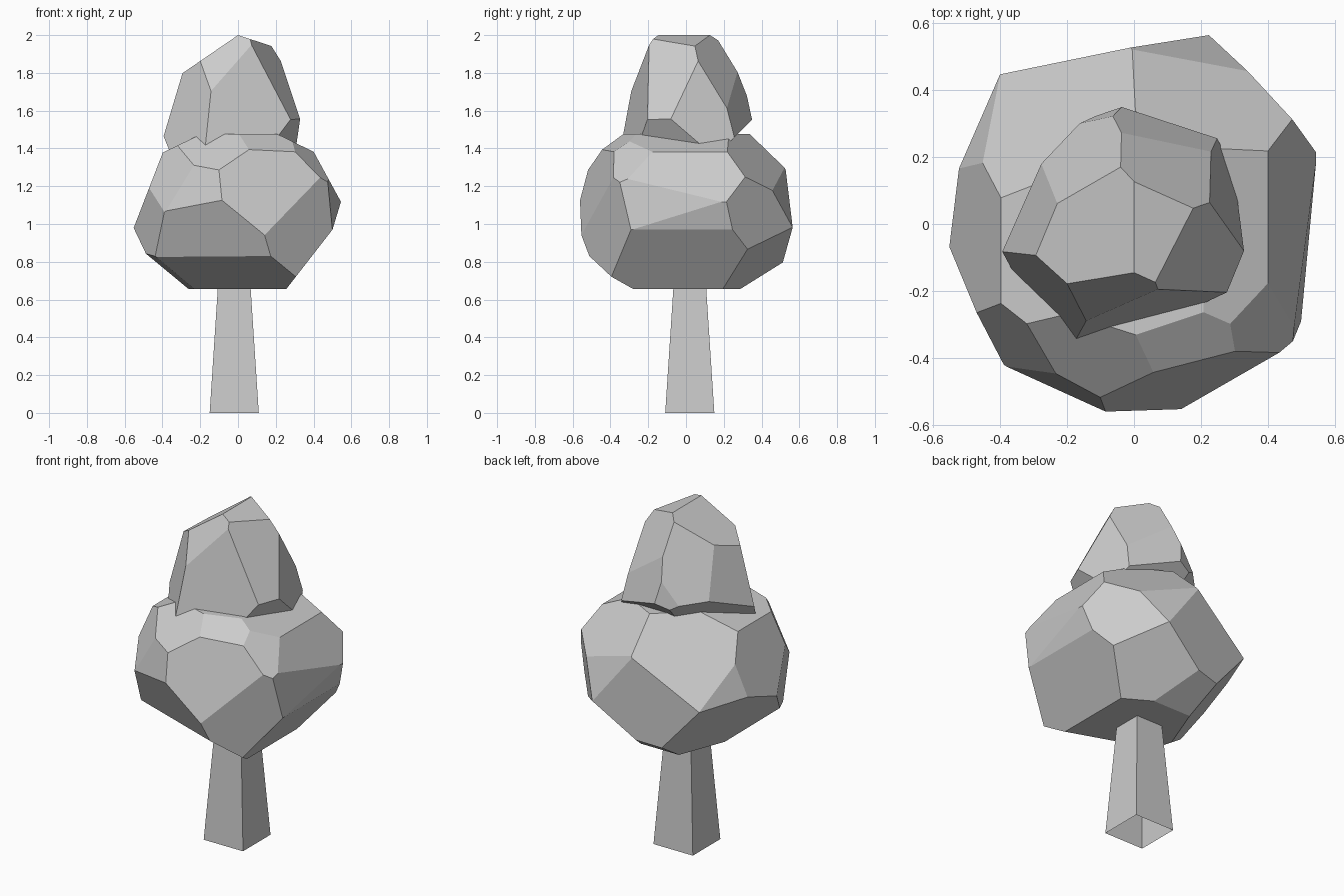
import bpy
import bmesh
from mathutils import Vector

cube = bpy.data.objects.get("Cube")
if cube:
    bpy.data.objects.remove(cube, do_unlink=True)

grey = bpy.data.materials.new("plain_grey")
grey.use_nodes = True
colour = (0.6, 0.6, 0.6, 1)
grey.diffuse_color = colour
grey.node_tree.nodes["Principled BSDF"].inputs["Base Color"].default_value = colour


def add_object(name, bm, location):
    """Turn a bmesh into a flat shaded grey object."""
    bmesh.ops.recalc_face_normals(bm, faces=bm.faces)
    mesh = bpy.data.meshes.new(name)
    bm.to_mesh(mesh)
    bm.free()
    mesh.materials.append(grey)
    obj = bpy.data.objects.new(name, mesh)
    obj.location = location
    bpy.context.collection.objects.link(obj)
    return obj


def carve(name, centre, cuts):
    """Chisel a block: each cut is the foot of a plane facing away from the centre."""
    bm = bmesh.new()
    bmesh.ops.create_cube(bm, size=2)
    for cut in cuts:
        foot = Vector(cut)
        geometry = bm.verts[:] + bm.edges[:] + bm.faces[:]
        result = bmesh.ops.bisect_plane(bm, geom=geometry, dist=1e-5, plane_co=foot,
                                        plane_no=foot.normalized(), clear_outer=True)
        rim = [e for e in result["geom_cut"]
               if isinstance(e, bmesh.types.BMEdge) and e.is_boundary]
        if rim:
            bmesh.ops.holes_fill(bm, edges=rim, sides=0)
    bmesh.ops.remove_doubles(bm, verts=bm.verts, dist=1e-4)
    return add_object(name, bm, centre)


# Trunk: square, tapered, open underneath
bm = bmesh.new()
bmesh.ops.create_cube(bm, size=1)
for vert in bm.verts:
    is_top = vert.co.z > 0
    width = 0.162 if is_top else 0.26
    vert.co = (vert.co.x * width, vert.co.y * width, 0.75 if is_top else 0)
bmesh.ops.delete(bm, geom=[f for f in bm.faces if f.calc_center_median().z < 0.01],
                 context="FACES_ONLY")
add_object("trunk", bm, (-0.02, 0.02, 0))

# Lower crown: flat top and base, then side facets grouped by direction
level_cuts = [(0, 0, 0.406), (0, 0, -0.415)]
front_cuts = [
    (-0.15, -0.414, -0.2), (0.13, -0.478, 0.14), (0.32, -0.43, -0.07),
    (-0.236, -0.476, 0.103), (-0.36, -0.343, 0.19), (-0.104, -0.327, 0.38),
    (0.09, -0.27, 0.427), (-0.085, -0.24, -0.36),
]
right_cuts = [
    (0.36, -0.174, 0.355), (0.44, 0, 0.24), (0.486, 0, -0.147),
    (0.517, -0.06, 0.036), (0.36, 0, -0.28), (0.2, 0, 0.41),
]
back_cuts = [
    (0.41, 0.357, -0.046), (0.175, 0.325, 0.327), (0.154, 0.49, 0.178),
    (-0.096, 0.506, -0.012), (0.185, 0.316, -0.34), (0, 0.267, -0.427),
    (-0.234, 0.258, 0.28),
]
left_cuts = [
    (-0.45, 0, 0.174), (-0.447, 0.205, 0.154), (-0.48, -0.228, -0.027),
    (-0.332, 0.127, -0.27), (-0.265, -0.075, -0.397), (-0.194, 0, 0.406),
]
carve("lower_crown", (0, 0, 1.07),
      level_cuts + front_cuts + right_cuts + back_cuts + left_cuts)

# Upper crown: leaning peak, steep sides and undercut base
peak_cuts = [(-0.163, 0, 0.238), (0.104, 0, 0.316), (-0.063, -0.25, 0.152)]
side_cuts = [
    (0.062, -0.239, 0.038), (-0.222, -0.2, 0.06), (0.214, -0.09, 0.114),
    (0.255, 0.075, 0.05), (0.124, 0.19, 0.118), (0.102, 0.238, 0.073),
    (-0.17, 0.173, 0.103), (-0.257, 0.084, 0.08), (-0.117, 0.3, 0.04),
]
under_cuts = [(0.273, -0.109, -0.167), (0, 0.224, -0.224),
              (-0.187, 0.156, -0.193), (0, 0, -0.28)]
carve("upper_crown", (0, 0, 1.65), peak_cuts + side_cuts + under_cuts)
